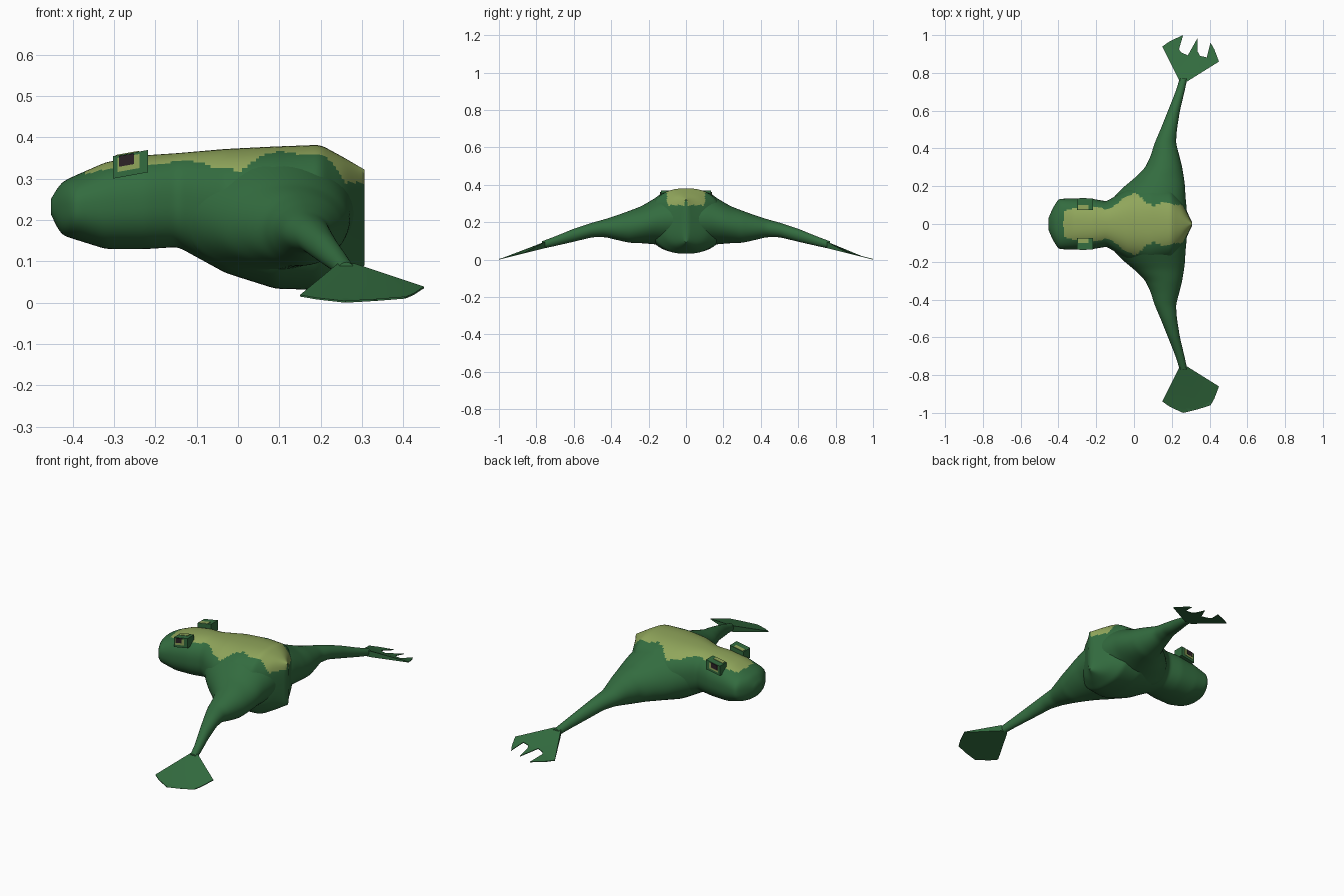
import bpy, bmesh, math

if "Cube" in bpy.data.objects:
    bpy.data.objects.remove(bpy.data.objects["Cube"])


def material(name, rgb):
    m = bpy.data.materials.new(name)
    m.diffuse_color = (*rgb, 1)
    m.use_nodes = True
    m.node_tree.nodes["Principled BSDF"].inputs["Base Color"].default_value = m.diffuse_color
    return m


GREEN = material("dark green", (0.033, 0.15, 0.05))
OLIVE = material("olive back", (0.28, 0.38, 0.105))
BLACK = material("pupil dark", (0.025, 0.016, 0.02))


def interp(table, t):
    """Linear lookup in rows whose first entry is the position."""
    if t <= table[0][0]:
        return table[0][1:]
    for a, b in zip(table, table[1:]):
        if t <= b[0]:
            k = (t - a[0]) / (b[0] - a[0])
            return [p + (q - p) * k for p, q in zip(a[1:], b[1:])]
    return table[-1][1:]


def sample(table, n, passes):
    """Resample the rows evenly and soften the kinks between them."""
    lo, hi = table[0][0], table[-1][0]
    rows = [[lo + (hi - lo) * i / n] + list(interp(table, lo + (hi - lo) * i / n))
            for i in range(n + 1)]
    for _ in range(passes):
        rows = ([rows[0]] + [[(p + 2 * q + r) / 4 for p, q, r in zip(a, b, c)]
                for a, b, c in zip(rows, rows[1:], rows[2:])] + [rows[-1]])
    return rows


def superellipse(n, power):
    out = []
    for i in range(n):
        a = 2 * math.pi * i / n
        c, s = math.cos(a), math.sin(a)
        out.append((math.copysign(abs(c) ** (2 / power), c),
                    math.copysign(abs(s) ** (2 / power), s)))
    return out


# Half width of the pale patch along the back
PATCH = [(-0.375, 0.0), (-0.37, 0.075), (-0.22, 0.085), (-0.13, 0.085), (-0.09, 0.1),
         (-0.04, 0.155), (0.0, 0.165), (0.06, 0.12), (0.11, 0.1), (0.2, 0.115),
         (0.27, 0.085), (0.31, 0.06)]


def finish(bm, name, mats, patch=False, angle=40):
    bmesh.ops.recalc_face_normals(bm, faces=bm.faces)
    if patch:
        for f in bm.faces:
            c = f.calc_center_median()
            wave = 0.006 * math.sin(c.x * 55)
            if c.z > 0.29 and c.x > -0.375 and abs(c.y) < interp(PATCH, c.x)[0] + wave:
                f.material_index = 1
    me = bpy.data.meshes.new(name)
    bm.to_mesh(me)
    bm.free()
    ob = bpy.data.objects.new(name, me)
    bpy.context.collection.objects.link(ob)
    for m in mats:
        me.materials.append(m)
    bpy.ops.object.select_all(action='DESELECT')
    ob.select_set(True)
    bpy.context.view_layer.objects.active = ob
    bpy.ops.object.shade_smooth_by_angle(angle=math.radians(angle))
    return ob


def loft(name, rings, patch):
    bm = bmesh.new()
    vs = [[bm.verts.new(p) for p in r] for r in rings]
    n = len(vs[0])
    for a, b in zip(vs, vs[1:]):
        for i in range(n):
            j = (i + 1) % n
            bm.faces.new((a[i], a[j], b[j], b[i]))
    bm.faces.new(vs[0])
    bm.faces.new(vs[-1])
    return finish(bm, name, [GREEN, OLIVE], patch)


# Head and torso: x, half width, bottom, top
TORSO = [(-0.453, 0.03, 0.215, 0.25), (-0.43, 0.085, 0.165, 0.29), (-0.40, 0.133, 0.155, 0.305),
         (-0.32, 0.135, 0.13, 0.34), (-0.22, 0.133, 0.13, 0.357), (-0.145, 0.12, 0.135, 0.362),
         (-0.03, 0.19, 0.072, 0.372), (0.09, 0.215, 0.034, 0.378), (0.2, 0.19, 0.031, 0.382),
         (0.255, 0.12, 0.06, 0.352), (0.306, 0.012, 0.09, 0.322)]
shape = superellipse(80, 2.35)
loft("head_and_torso",
     [[(x, w * c, (lo + hi) / 2 + (hi - lo) / 2 * s) for c, s in shape]
      for x, w, lo, hi in sample(TORSO, 110, 3)], True)

# Hips and legs: distance from middle, front x, back x, bottom, top
LEG = [(0.0, -0.15, 0.285, 0.06, 0.37), (0.1, -0.14, 0.277, 0.07, 0.36),
       (0.15, -0.10, 0.272, 0.08, 0.338), (0.2, -0.05, 0.27, 0.085, 0.308),
       (0.24, 0.0, 0.265, 0.088, 0.285), (0.3, 0.06, 0.255, 0.09, 0.262),
       (0.36, 0.088, 0.24, 0.103, 0.24), (0.43, 0.11, 0.222, 0.12, 0.217),
       (0.5, 0.14, 0.227, 0.12, 0.198), (0.6, 0.18, 0.243, 0.096, 0.165),
       (0.7, 0.22, 0.267, 0.073, 0.124), (0.77, 0.242, 0.282, 0.058, 0.098)]
round_shape = superellipse(56, 2.0)
# Webbed foot outline: x, distance from middle
FOOT = [(0.242, 0.755), (0.15, 0.94), (0.19, 0.968), (0.26, 1.0), (0.238, 0.925), (0.25, 0.908),
        (0.285, 0.893), (0.335, 0.982), (0.337, 0.912), (0.35, 0.89), (0.385, 0.882),
        (0.405, 0.96), (0.425, 0.925), (0.45, 0.86), (0.282, 0.755)]

for side, label in ((-1, "right"), (1, "left")):
    loft(label + "_leg",
         [[((a + b) / 2 + (b - a) / 2 * c, side * d, (lo + hi) / 2 + (hi - lo) / 2 * s)
           for c, s in round_shape] for d, a, b, lo, hi in sample(LEG, 90, 3)], True)

    # Foot: thin sloping web, thicker at the ankle
    bm = bmesh.new()
    low = [bm.verts.new((x, side * d, (1 - d) * 0.25)) for x, d in FOOT]
    top = [bm.verts.new((x, side * d, (1 - d) * 0.25 + (0.034 if d < 0.8 else 0.004)))
           for x, d in FOOT]
    bm.faces.new(low)
    bm.faces.new(top)
    for i in range(len(FOOT)):
        j = (i + 1) % len(FOOT)
        bm.faces.new((low[i], low[j], top[j], top[i]))
    bmesh.ops.triangulate(bm, faces=[f for f in bm.faces if len(f.verts) > 4])
    finish(bm, label + "_foot", [GREEN], angle=30)

    # Eye block and its painted plates: x range, y range, z range, lifted toward the rear
    def block(name, x0, x1, y0, y1, z0, z1, mat):
        bm = bmesh.new()
        bmesh.ops.create_cube(bm, size=1)
        for v in bm.verts:
            x = x0 + (x1 - x0) * (v.co.x + 0.5)
            z = z0 + (z1 - z0) * (v.co.z + 0.5)
            v.co = (x, side * (y0 + (y1 - y0) * (v.co.y + 0.5)), z + (x + 0.26) * 0.18)
        finish(bm, name, [mat])

    block(label + "_eye", -0.302, -0.218, 0.075, 0.134, 0.308, 0.362, GREEN)
    block(label + "_eye_iris", -0.292, -0.238, 0.13, 0.136, 0.322, 0.356, OLIVE)
    block(label + "_eye_pupil", -0.288, -0.252, 0.132, 0.138, 0.334, 0.36, BLACK)
    block(label + "_eye_lid", -0.296, -0.24, 0.076, 0.1, 0.358, 0.364, OLIVE)
